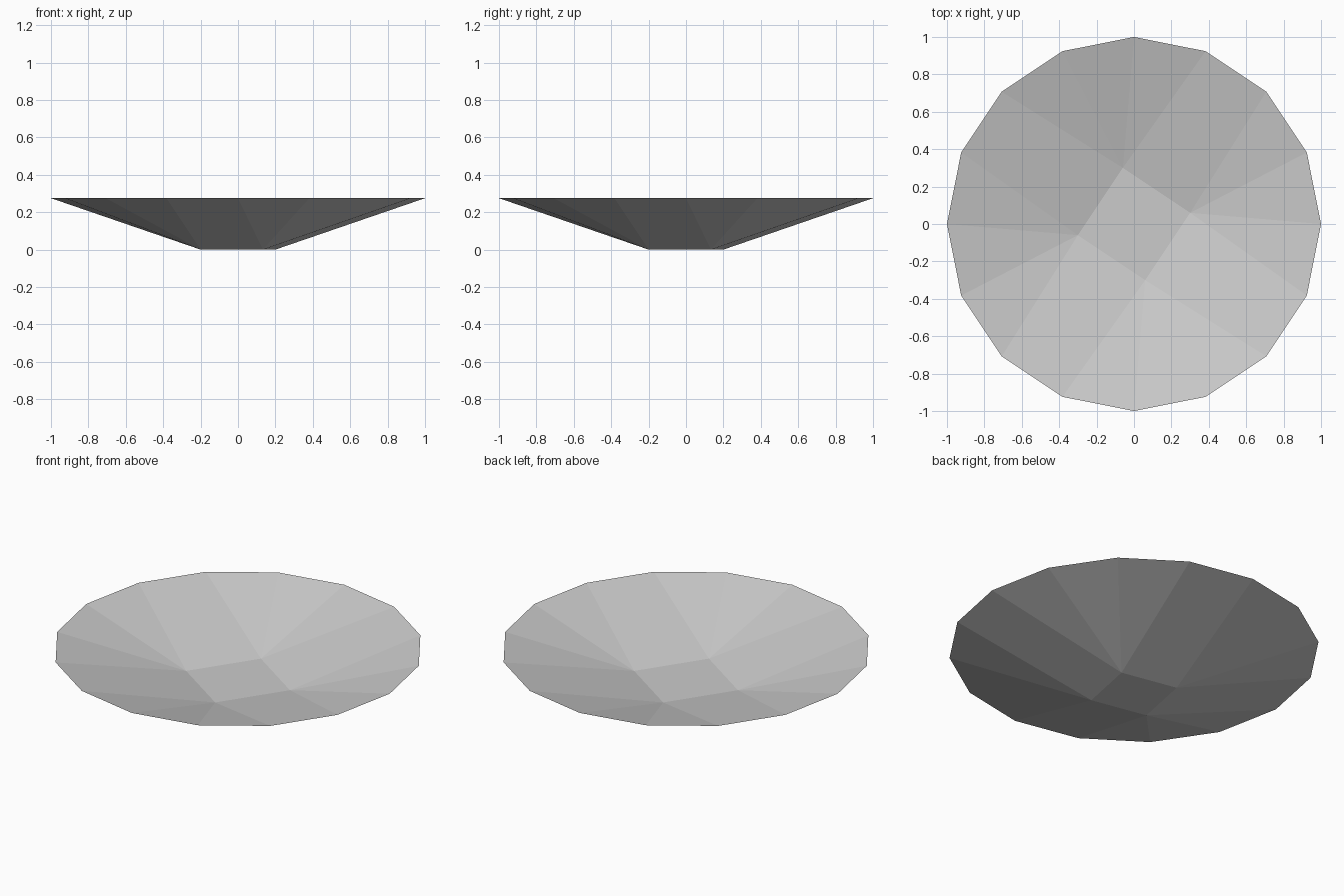
import bpy, bmesh
from math import cos, sin, radians

default = bpy.data.objects.get("Cube")
if default:
    bpy.data.objects.remove(default)

grey = bpy.data.materials.new("light_grey")
grey.use_nodes = True
colour = (0.6, 0.6, 0.6, 1)
grey.diffuse_color = colour
grey.node_tree.nodes["Principled BSDF"].inputs["Base Color"].default_value = colour

SIDES, STEP, RIM_Z = 16, 22.5, 0.275


def ring(bm, count, radius, z, start):
    return [bm.verts.new((radius * cos(radians(start + i * 360 / count)),
                          radius * sin(radians(start + i * 360 / count)), z))
            for i in range(count)]


def wall(bm, rim, square, first, inside):
    """Join the rim to a four-cornered ring; each corner fans over three rim edges."""
    def face(*verts):
        bm.faces.new(verts if inside else verts[::-1])

    for k in range(4):
        corner, following = square[k], square[(k + 1) % 4]
        r = [rim[(first + 4 * k + j) % SIDES] for j in range(5)]
        for j in range(3):
            face(corner, r[j + 1], r[j])
        face(corner, following, r[4], r[3])
    face(*square)


# Shallow dish: sharp rim, square hollow floor and a twisted square base
bm = bmesh.new()
rim = ring(bm, SIDES, 1.0, RIM_Z, 0)
floor = ring(bm, 4, 0.306, 0.086, STEP / 2)
base = ring(bm, 4, 0.24, 0.0, STEP * 1.5)
wall(bm, rim, floor, -1, True)
wall(bm, rim, base, 0, False)

mesh = bpy.data.meshes.new("dish")
bm.to_mesh(mesh)
bm.free()
mesh.materials.append(grey)
dish = bpy.data.objects.new("dish", mesh)
bpy.context.collection.objects.link(dish)
